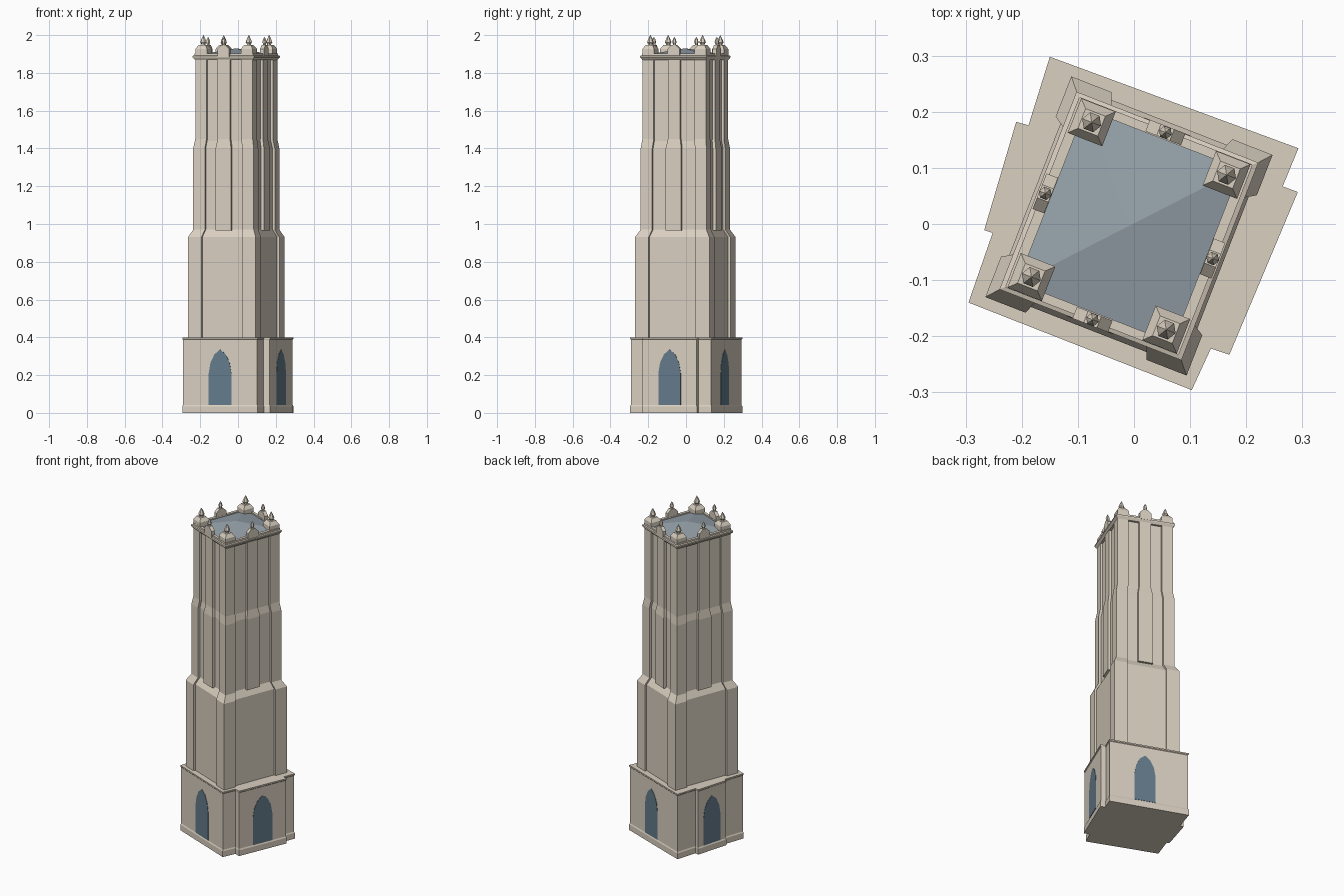
import bpy, bmesh, math
from mathutils import Matrix, Vector

if "Cube" in bpy.data.objects:
    bpy.data.objects.remove(bpy.data.objects["Cube"])

TOWER = Matrix.Translation((-0.009, -0.0035, 0)) @ Matrix.Rotation(math.radians(-21.3), 4, 'Z')
SIGNS = [(1, 1), (1, -1), (-1, -1), (-1, 1)]


def material(name, rgb):
    m = bpy.data.materials.new(name)
    m.diffuse_color = (*rgb, 1)
    m.use_nodes = True
    m.node_tree.nodes["Principled BSDF"].inputs["Base Color"].default_value = m.diffuse_color
    return m


STONE = material("stone", (0.70, 0.63, 0.53))
GLASS = material("window_glass", (0.13, 0.20, 0.26))
LEAD = material("roof_lead", (0.30, 0.36, 0.40))


def loft(bm, rings):
    """Join a stack of equal-length outlines into a closed solid."""
    layers = [[bm.verts.new(p) for p in r] for r in rings]
    n = len(layers[0])
    for a, b in zip(layers, layers[1:]):
        for i in range(n):
            j = (i + 1) % n
            bm.faces.new((a[i], a[j], b[j], b[i]))
    bm.faces.new(layers[0][::-1])
    bm.faces.new(layers[-1])


def rect(cx, cy, hx, hy, z):
    return [(cx + sx * hx, cy + sy * hy, z) for sx, sy in SIGNS]


def ngon(cx, cy, r, z, n=6):
    return [(cx + r * math.cos(k * math.tau / n), cy + r * math.sin(k * math.tau / n), z) for k in range(n)]


def make(name, mat, solids, matrix=TOWER):
    bm = bmesh.new()
    for rings in solids:
        loft(bm, rings)
    bmesh.ops.recalc_face_normals(bm, faces=bm.faces)
    bm.transform(matrix)
    me = bpy.data.meshes.new(name)
    bm.to_mesh(me)
    bm.free()
    me.materials.append(mat)
    ob = bpy.data.objects.new(name, me)
    bpy.context.collection.objects.link(ob)
    return ob


# Irregular base storey with porches on both sides, plinth and thin cornice
BASE = [(-0.15, 0.298), (0.293, 0.135), (0.265, 0.067), (0.292, 0.057), (0.17, -0.233), (0.137, -0.222),
        (0.103, -0.296), (-0.295, -0.14), (-0.252, -0.016), (-0.267, -0.011), (-0.21, 0.182), (-0.188, 0.176)]
make("base_storey", STONE, [[[(x * s, y * s, z) for x, y in BASE] for s, z in
     [(1, 0), (1, 0.035), (0.985, 0.043), (0.985, 0.388), (1, 0.392), (1, 0.40)]]], Matrix())


# Pointed arch windows on four base faces: edge index, position along it, half width
def window(name, edge, t, hw):
    a, b = (Vector((*BASE[k % 12], 0)) * 0.985 for k in (edge, edge + 1))
    d = (b - a).normalized()
    n = Vector((-d.y, d.x, 0))
    c = a.lerp(b, t)
    prof = [(-1, 0.043), (1, 0.043), (1, 0.21), (0.85, 0.265), (0.5, 0.31), (0, 0.335),
            (-0.5, 0.31), (-0.85, 0.265), (-1, 0.21)]
    make(name, GLASS, [[[c + d * x * hw + n * o + Vector((0, 0, z)) for x, z in prof]
                        for o in (-0.005, 0.002)]], Matrix())


window("front_window", 6, 0.5, 0.064)
window("back_window", 0, 0.55, 0.062)
window("right_window", 3, 0.5, 0.064)
window("left_window", 9, 0.5, 0.06)

# Shaft core with sloped set-offs
make("shaft_core", STONE, [[rect(0, 0, a, b, z) for z, a, b in
     [(0.39, .180, .198), (0.93, .180, .198), (0.97, .158, .173), (1.40, .158, .173),
      (1.44, .150, .167), (1.88, .150, .167)]]])

# Corner buttresses
STEPS = [(0.39, .1925, .211, .077), (0.93, .1925, .211, .077), (0.97, .172, .187, .066),
         (1.40, .172, .187, .066), (1.45, .163, .180, .064), (1.88, .163, .180, .064)]
make("corner_buttresses", STONE, [[rect(sx * (a - w / 2), sy * (b - w / 2), w / 2, w / 2, z)
     for z, a, b, w in STEPS] for sx, sy in SIGNS])

# Middle buttresses on each side of the upper stages
MID = [(0.965, .174, .190, .044), (1.40, .174, .190, .044), (1.45, .165, .182, .035), (1.88, .165, .182, .035)]
piers = []
for s in (1, -1):
    piers.append([rect(s * (a - .03), 0, .03, w, z) for z, a, b, w in MID])
    piers.append([rect(0, s * (b - .03), w, .03, z) for z, a, b, w in MID])
make("middle_buttresses", STONE, piers)

# Cornice and low parapet kerb
make("cornice", STONE, [[rect(0, 0, a, b, z) for z, a, b in
     [(1.868, .163, .180), (1.882, .174, .189), (1.89, .174, .189), (1.893, .165, .181)]]])
kerb = []
for s in (1, -1):
    kerb.append([rect(s * .157, 0, .009, .18, z) for z in (1.885, 1.903)])
    kerb.append([rect(0, s * .174, .165, .008, z) for z in (1.885, 1.903)])
make("parapet_kerb", STONE, kerb)

# Shallow hipped roof
make("roof", LEAD, [[rect(0, 0, .150, .169, 1.885), rect(0, 0, .150, .169, 1.895), rect(0, 0, .001, .001, 1.93)]])


# Pinnacles: square pedestal with six-sided finial
def pinnacle(cx, cy, hx, hy, r, top):
    k = r * 1.05
    return [[rect(cx, cy, hx, hy, 1.885), rect(cx, cy, hx, hy, 1.927), rect(cx, cy, min(k, hx), min(k, hy), 1.948)],
            [ngon(cx, cy, f * r, z) for f, z in
             [(.65, 1.94), (.65, 1.953), (1, 1.962), (.65, 1.978), (.05, top)]]]


corners, mids = [], []
for sx, sy in SIGNS:
    corners += pinnacle(sx * .129, sy * .148, .033, .033, .018, 2.0)
for s in (1, -1):
    mids += pinnacle(s * .160, 0, .011, .034, .012, 1.99)
    mids += pinnacle(0, s * .179, .034, .011, .012, 1.99)
make("corner_pinnacles", STONE, corners)
make("middle_pinnacles", STONE, mids)
